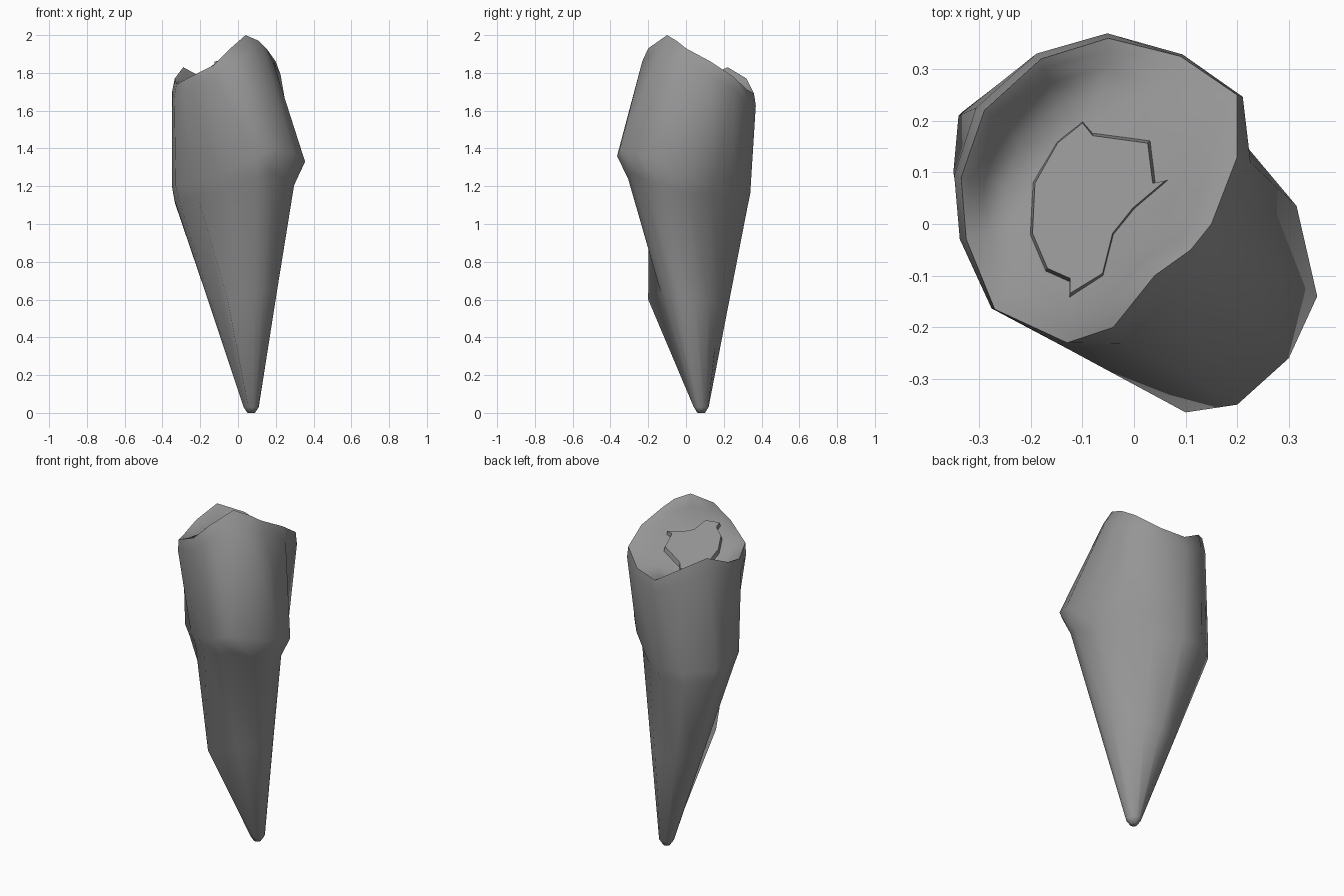
import bpy
import bmesh
from math import radians
from mathutils import Vector

default_cube = bpy.data.objects.get("Cube")
if default_cube:
    bpy.data.objects.remove(default_cube, do_unlink=True)

# One enamel colour for every part
enamel = bpy.data.materials.new("grey enamel")
enamel.use_nodes = True
grey = (0.3, 0.3, 0.3, 1.0)
enamel.diffuse_color = grey
enamel.node_tree.nodes["Principled BSDF"].inputs["Base Color"].default_value = grey

# Matching points around the tooth: (crown bulge, chewing rim)
SECTION = [
    ((.315, .035, 1.27), (.20, .13, 1.86)),
    ((.355, -.14, 1.33), (.15, 0, 1.93)),
    ((.30, -.26, 1.37), (.11, -.05, 1.97)),
    ((.20, -.35, 1.40), (.04, -.10, 2.0)),
    ((.10, -.365, 1.36), (-.04, -.20, 1.93)),
    ((-.10, -.225, 1.26), (-.13, -.23, 1.84)),
    ((-.23, -.11, 1.22), (-.27, -.165, 1.77)),
    ((-.33, -.02, 1.20), (-.325, -.03, 1.74)),
    ((-.35, .10, 1.20), (-.335, .09, 1.77)),
    ((-.34, .21, 1.18), (-.29, .22, 1.83)),
    ((-.20, .32, 1.17), (-.18, .32, 1.77)),
    ((-.05, .34, 1.16), (-.05, .36, 1.69)),
    ((.09, .26, 1.20), (.09, .325, 1.71)),
    ((.21, .16, 1.24), (.20, .25, 1.78)),
]
bulge = [Vector(pair[0]) for pair in SECTION]
rim = [Vector(pair[1]) for pair in SECTION]
outer_side = Vector((1, -1, 0)).normalized()
cross_side = Vector((1, 1, 0)).normalized()
tip_centre = Vector((.07, .08, 0))
basin_centre = Vector((-.09, .05, 0))


def flat(point):
    return Vector((point.x, point.y, 0))


def basin_height(point):
    """Chewing surface: a low basin climbing towards the tall outer cusp."""
    return max(1.67, 1.83 + .7 * flat(point).dot(outer_side))


def neck_point(point):
    """Pull the bulge in and down to the start of the root."""
    weight = max(0, flat(point).normalized().dot(outer_side))
    narrow = 1 - .15 * weight
    spot = Vector((point.x * narrow, point.y * narrow, point.z - .07 - .06 * weight))
    return spot - cross_side * .1 * spot.dot(cross_side)


def shoulder_point(low, high):
    return low.lerp(high, .88) + flat(low).normalized() * .012


def tip_ring(radius, height):
    return [tip_centre + flat(p).normalized() * radius + Vector((0, 0, height)) for p in bulge]


def basin_ring(scale, rim_share):
    ring = []
    for point in rim:
        spot = basin_centre + (flat(point) - basin_centre) * scale
        floor = basin_height(spot)
        spot.z = floor + (point.z - floor) * rim_share
        ring.append(spot)
    return ring


def finish(name, bm, angle):
    """Turn a bmesh into a smooth-shaded, coloured object."""
    bmesh.ops.recalc_face_normals(bm, faces=bm.faces)
    mesh = bpy.data.meshes.new(name)
    bm.to_mesh(mesh)
    bm.free()
    mesh.materials.append(enamel)
    part = bpy.data.objects.new(name, mesh)
    bpy.context.collection.objects.link(part)
    bpy.ops.object.select_all(action="DESELECT")
    part.select_set(True)
    bpy.context.view_layer.objects.active = part
    bpy.ops.object.shade_smooth_by_angle(angle=radians(angle))


def loft(name, rings, angle):
    """Skin a stack of equal rings and close both ends."""
    bm = bmesh.new()
    loops = [[bm.verts.new(p) for p in ring] for ring in rings]
    for lower, upper in zip(loops, loops[1:]):
        for i in range(len(lower)):
            j = (i + 1) % len(lower)
            bm.faces.new((lower[i], lower[j], upper[j], upper[i]))
    bm.faces.new(loops[0])
    bm.faces.new(loops[-1])
    finish(name, bm, angle)


# Tooth body: tapering root, bulging crown and hollow chewing surface
neck = [neck_point(p) for p in bulge]
tip = tip_ring(.04, .03)
middle = [a.lerp(b, .5) for a, b in zip(neck, tip)]
middle[5] = Vector((-.055, -.2, .6))  # sharp ridge along the root
shoulder = [shoulder_point(a, b) for a, b in zip(bulge, rim)]
loft("tooth_body", [
    tip_ring(.02, 0), tip, middle, neck, bulge, shoulder, rim,
    basin_ring(.93, .9), basin_ring(.82, .55), basin_ring(.65, .1),
    basin_ring(.35, 0), basin_ring(.05, 0),
], 65)

# Jagged worn plate, flush with the outer cusp and standing proud in the basin
OUTLINE = [
    (-.10, .20), (-.08, .175), (.03, .16), (.04, .08), (.065, .085), (0, .03),
    (-.04, -.02), (-.06, -.10), (-.125, -.14), (-.125, -.11),
    (-.17, -.09), (-.20, -.02), (-.195, .08), (-.15, .16),
]


def plate_ring(scale, lift):
    ring = []
    for x, y in OUTLINE:
        spot = basin_centre + (Vector((x, y, 0)) - basin_centre) * scale
        spot.z = basin_height(spot) + lift
        ring.append(spot)
    return ring


loft("chewing_plate", [
    plate_ring(1.04, -.02), plate_ring(.97, .025), plate_ring(.5, .025), plate_ring(.05, .025),
], 35)
